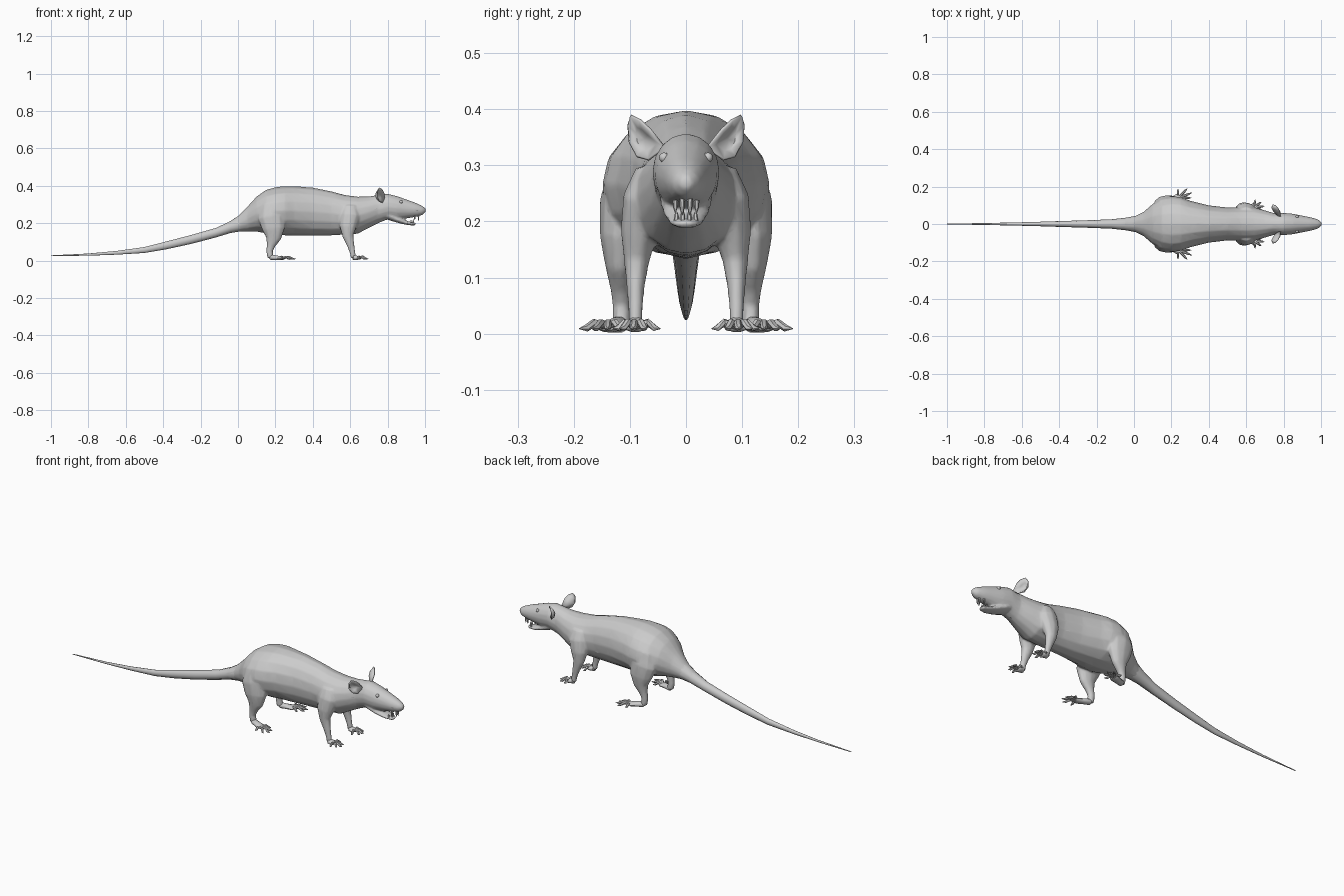
import bpy, bmesh, math
from mathutils import Vector, Matrix

if "Cube" in bpy.data.objects:
    bpy.data.objects.remove(bpy.data.objects["Cube"])

grey = bpy.data.materials.new("grey fur")
grey.diffuse_color = (0.6, 0.6, 0.6, 1)
grey.use_nodes = True
grey.node_tree.nodes["Principled BSDF"].inputs["Base Color"].default_value = grey.diffuse_color


def loft(bm, rings, sides=12):
    """Skin closed rings: (centre, side axis, up axis, side radius, up radius)."""
    loops = []
    for c, a, b, ra, rb in rings:
        loops.append([bm.verts.new(c + a * ra * math.cos(t) + b * rb * math.sin(t))
                      for t in (2 * math.pi * i / sides for i in range(sides))])
    for l0, l1 in zip(loops, loops[1:]):
        for i in range(sides):
            j = (i + 1) % sides
            bm.faces.new((l0[i], l0[j], l1[j], l1[i]))
    bm.faces.new(loops[0][::-1])
    bm.faces.new(loops[-1])


def trunk(bm, table, sides=12):
    """Loft along x from (x, bottom, top, half width)."""
    loft(bm, [(Vector((x, 0, (lo + hi) / 2)), Vector((0, 1, 0)), Vector((0, 0, 1)), w, (hi - lo) / 2)
              for x, lo, hi, w in table], sides)


def limb(bm, pts, sides=10, side=1):
    """Tube through (x, y, z, radius along x, radius along y)."""
    P = [Vector((p[0], p[1] * side, p[2])) for p in pts]
    rings = []
    for i, p in enumerate(pts):
        t = (P[min(i + 1, len(P) - 1)] - P[max(i - 1, 0)]).normalized()
        ref = Vector((0, 1, 0))
        a = (ref - t * ref.dot(t)).normalized()
        rings.append((P[i], a, t.cross(a), p[4], p[3]))
    loft(bm, rings, sides)


def finish(name, bm, angle=50, mirror=False):
    bmesh.ops.recalc_face_normals(bm, faces=bm.faces)
    me = bpy.data.meshes.new(name)
    bm.to_mesh(me)
    bm.free()
    me.materials.append(grey)
    ob = bpy.data.objects.new(name, me)
    bpy.context.collection.objects.link(ob)
    bpy.ops.object.select_all(action='DESELECT')
    ob.select_set(True)
    bpy.context.view_layer.objects.active = ob
    bpy.ops.object.shade_smooth_by_angle(angle=math.radians(angle))
    if mirror:
        m = ob.modifiers.new("mirror", 'MIRROR')
        m.use_axis = (False, True, False)
    return ob


# Body, head, jaw and legs, blended into one skin
bm = bmesh.new()
trunk(bm, [(-.06, .15, .2, .03), (0, .155, .238, .04), (.05, .155, .288, .064), (.1, .155, .343, .108),
           (.15, .145, .378, .138), (.2, .137, .392, .15), (.25, .135, .398, .144), (.3, .135, .398, .125),
           (.4, .133, .39, .1), (.5, .135, .37, .088), (.57, .138, .351, .09), (.64, .143, .342, .09),
           (.7, .175, .343, .073), (.75, .2, .351, .058), (.8, .22, .357, .06), (.85, .217, .345, .055),
           (.9, .225, .327, .045), (.95, .233, .309, .035), (.985, .243, .293, .024), (1.003, .258, .279, .01)], 16)
trunk(bm, [(.78, .225, .28, .048), (.83, .208, .25, .046), (.87, .197, .228, .04),
           (.91, .189, .21, .032), (.94, .187, .204, .022), (.95, .19, .202, .012)], 10)
for s in (1, -1):
    limb(bm, [(.17, .09, .3, .05, .045), (.18, .108, .23, .075, .047), (.19, .118, .17, .063, .036),
              (.19, .118, .12, .042, .026), (.176, .116, .08, .023, .019), (.168, .115, .05, .018, .016),
              (.175, .115, .015, .018, .017)], side=s)
    limb(bm, [(.6, .06, .29, .04, .03), (.6, .073, .24, .055, .04), (.588, .083, .18, .046, .034),
              (.588, .088, .13, .03, .023), (.603, .09, .08, .02, .016), (.613, .09, .04, .015, .013),
              (.617, .09, .015, .015, .014)], side=s)
body = finish("body", bm)
rm = body.modifiers.new("blend", 'REMESH')
rm.mode = 'VOXEL'
rm.voxel_size = .005
rm.use_smooth_shade = True
sm = body.modifiers.new("soften", 'SMOOTH')
sm.factor = .5
sm.iterations = 8
body.modifiers.new("simplify", 'DECIMATE').ratio = .12

# Tail
bm = bmesh.new()
trunk(bm, [(-1, .024, .028, .002), (-.8, .026, .038, .005), (-.65, .031, .052, .008), (-.5, .04, .073, .012),
           (-.38, .06, .104, .016), (-.25, .088, .138, .02), (-.12, .122, .175, .025),
           (-.04, .146, .212, .034), (.02, .155, .252, .046)], 10)
finish("tail", bm)


# Paws: a flat pad with splayed, clawed toes
def paw(name, heel, pad, tips):
    bm = bmesh.new()
    h, p = Vector(heel), Vector(pad)
    limb(bm, [(*(h - (p - h) * .15), .008, .01), (*h, .015, .016), (*((h + p) / 2), .013, .018),
              (*p, .01, .024), (*(p + (p - h) * .2), .005, .018)])
    for x, y in tips:
        t = Vector((x, y, .009))
        k = p.lerp(t, .5) + Vector((0, 0, .009))
        limb(bm, [(*p, .007, .007), (*k, .007, .007), (*p.lerp(t, .78), .006, .006), (*t, .001, .001)], 6)
    finish(name, bm, mirror=True)


paw("hind_paws", (.178, .117, .017), (.235, .138, .012),
    [(.235, .188), (.285, .19), (.309, .167), (.307, .14), (.28, .113)])
paw("front_paws", (.617, .09, .017), (.642, .09, .013),
    [(.648, .13), (.682, .118), (.697, .095), (.69, .07), (.655, .046)])

# Ears: cupped fans
bm = bmesh.new()
rim = [(.785, .04, .332), (.782, .066, .362), (.772, .084, .379), (.757, .1, .387),
       (.747, .104, .37), (.745, .1, .342), (.757, .088, .318), (.775, .068, .312)]
rim = [Vector(r) for r in rim]
mid = sum(rim, Vector()) / len(rim)
back = Vector((-.02, -.006, -.004))
outer = [bm.verts.new(r) for r in rim]
inner = [bm.verts.new(mid.lerp(r, .55) + back * .75) for r in rim]
centre = bm.verts.new(mid + back)
for i in range(len(rim)):
    j = (i + 1) % len(rim)
    bm.faces.new((outer[i], outer[j], inner[j], inner[i]))
    bm.faces.new((inner[i], inner[j], centre))
ears = finish("ears", bm, mirror=True)
ears.modifiers.new("thickness", 'SOLIDIFY').thickness = .005

# Eyes
bm = bmesh.new()
bmesh.ops.create_uvsphere(bm, u_segments=10, v_segments=6, radius=.009,
                          matrix=Matrix.Translation((.872, .039, .314)))
finish("eyes", bm, mirror=True)

# Nose
bm = bmesh.new()
bmesh.ops.create_uvsphere(bm, u_segments=10, v_segments=6, radius=.011,
                          matrix=Matrix.Translation((.989, 0, .272)))
finish("nose", bm)

# Teeth: incisors and side teeth, upper pointing down and lower pointing up
bm = bmesh.new()
for x, y, z, length, up in [(.965, .007, .241, .03, -1), (.945, .019, .238, .022, -1),
                            (.937, .006, .198, .024, 1), (.925, .017, .2, .018, 1)]:
    limb(bm, [(x, y, z, .005, .005), (x, y, z + up * length * .6, .004, .004),
              (x, y, z + up * length, .001, .001)], 6)
finish("teeth", bm, mirror=True)
